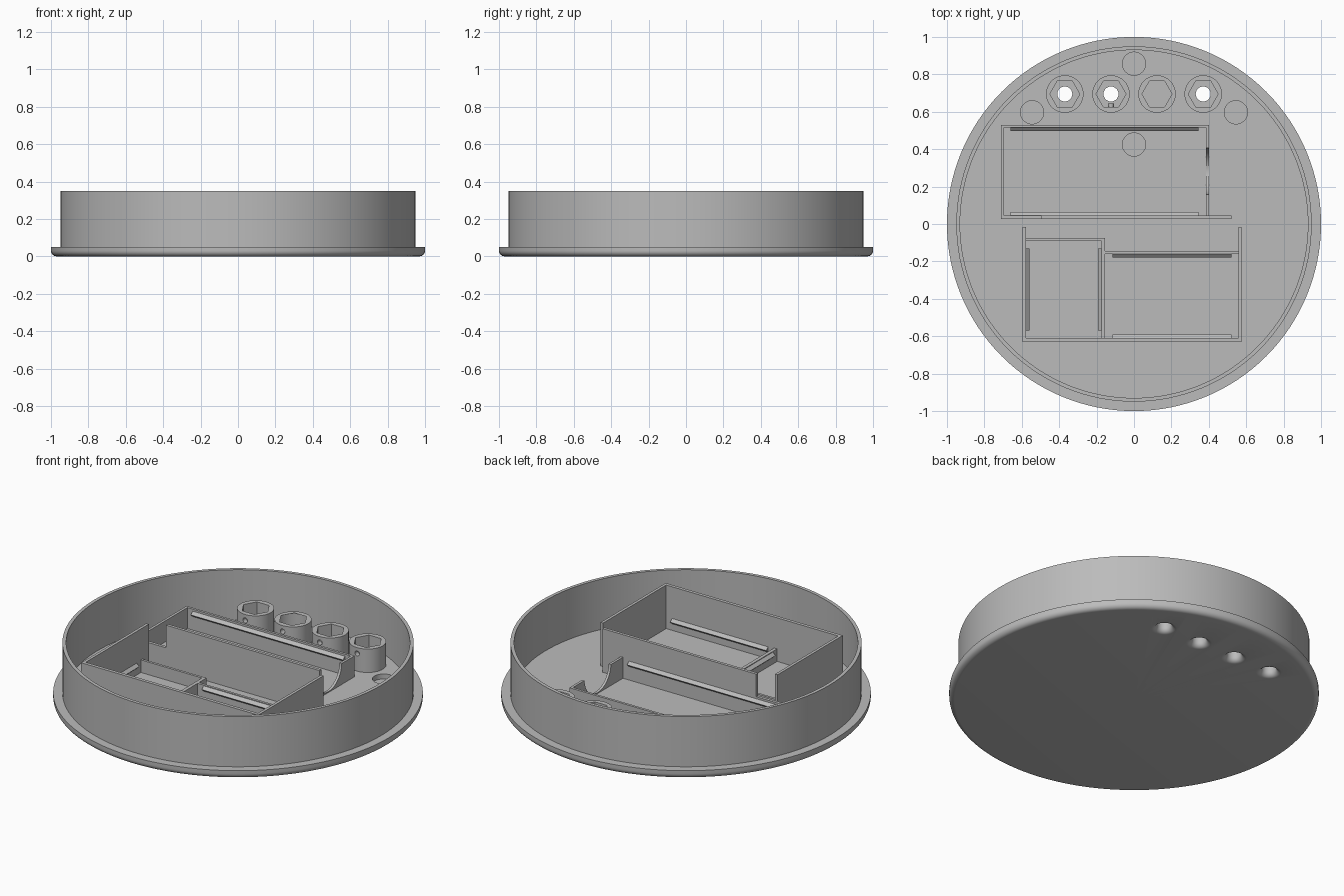
import bpy, bmesh, math
from mathutils import Matrix, Vector

cube = bpy.data.objects.get("Cube")
if cube:
    bpy.data.objects.remove(cube, do_unlink=True)

grey = bpy.data.materials.new("plain grey")
grey.use_nodes = True
GREY = (0.5, 0.5, 0.5, 1)
grey.diffuse_color = GREY
grey.node_tree.nodes["Principled BSDF"].inputs["Base Color"].default_value = GREY

FLOOR = 0.05


def finish(name, bm):
    bmesh.ops.recalc_face_normals(bm, faces=bm.faces[:])
    mesh = bpy.data.meshes.new(name)
    bm.to_mesh(mesh)
    bm.free()
    mesh.materials.append(grey)
    ob = bpy.data.objects.new(name, mesh)
    bpy.context.collection.objects.link(ob)
    return ob


def lathe(name, profile, centre=(0, 0), sides=128):
    """Turn a closed (radius, z) outline around the vertical axis."""
    bm = bmesh.new()
    verts = [bm.verts.new((r, 0, z)) for r, z in profile]
    edges = [bm.edges.new((v, verts[i - 1])) for i, v in enumerate(verts)]
    bmesh.ops.spin(bm, geom=verts + edges, cent=(0, 0, 0), axis=(0, 0, 1),
                   angle=math.tau, steps=sides, use_merge=True)
    bmesh.ops.remove_doubles(bm, verts=bm.verts[:], dist=1e-5)
    axis_edges = [e for e in bm.edges if not e.link_faces]
    bmesh.ops.delete(bm, geom=axis_edges, context='EDGES')
    bmesh.ops.translate(bm, vec=(*centre, 0), verts=bm.verts[:])
    return finish(name, bm)


def plug(radius, z0, z1, centre, sides=48):
    return lathe("cutter", [(0, z0), (radius, z0), (radius, z1), (0, z1)], centre, sides)


def rod(radius, length, axis, centre):
    """Horizontal round cutter along axis."""
    ob = plug(radius, -length / 2, length / 2, (0, 0))
    turn = Vector((0, 0, 1)).rotation_difference(Vector(axis)).to_matrix().to_4x4()
    ob.data.transform(Matrix.Translation(centre) @ turn)
    return ob


def box(name, x0, x1, y0, y1, top):
    bm = bmesh.new()
    bmesh.ops.create_cube(bm, size=1)
    for v in bm.verts:
        v.co = (x1 if v.co.x > 0 else x0, y1 if v.co.y > 0 else y0,
                top if v.co.z > 0 else FLOOR - 0.005)
    return finish(name, bm)


def ridge(name, start, end, out, z):
    """Triangular snap ridge from start to end, sticking out towards out."""
    bm = bmesh.new()
    rings = []
    for x, y in (start, end):
        tip = (x + out[0], y + out[1], z)
        rings.append([bm.verts.new(p) for p in ((x, y, z - 0.016), tip, (x, y, z + 0.016))])
    a, b = rings
    bm.faces.new(a)
    bm.faces.new(b)
    for i in range(3):
        bm.faces.new((a[i - 1], a[i], b[i], b[i - 1]))
    return finish(name, bm)


def cut(ob, cutters):
    bpy.context.view_layer.objects.active = ob
    for c in cutters:
        mod = ob.modifiers.new("cut", 'BOOLEAN')
        mod.operation = 'DIFFERENCE'
        mod.solver = 'EXACT'
        mod.object = c
        bpy.ops.object.modifier_apply(modifier=mod.name)
        bpy.data.objects.remove(c, do_unlink=True)


def smooth(ob):
    bpy.ops.object.select_all(action='DESELECT')
    ob.select_set(True)
    bpy.context.view_layer.objects.active = ob
    bpy.ops.object.shade_smooth_by_angle(angle=math.radians(30))


# Round base with rounded lower rim, flange and tall outer wall
bend = [(0.97 + 0.03 * math.sin(a), 0.03 - 0.03 * math.cos(a))
        for a in (math.radians(d) for d in range(0, 91, 15))]
base = lathe("round_base", [(0, 0)] + bend + [(1, FLOOR), (0.95, FLOOR), (0.95, 0.35),
             (0.93, 0.35), (0.93, FLOOR), (0, FLOOR)])

# Flared openings below the sockets, and shallow round recesses in the floor
SOCKET_Y = 0.695
sockets = [(x, SOCKET_Y) for x in (-0.37, -0.123, 0.123, 0.37)]
flare = [(0.07 - 0.03 * math.sin(a), 0.03 - 0.03 * math.cos(a))
         for a in (math.radians(d) for d in range(0, 91, 15))]
outline = [(0, -0.02), (0.07, -0.02)] + flare + [(0.04, 0.08), (0, 0.08)]
cutters = [lathe("cutter", outline, c, 48) for c in sockets]
cutters += [plug(0.062, 0.02, 0.1, c) for c in
            ((0, 0.857), (-0.545, 0.597), (0.545, 0.597), (0, 0.425))]
cut(base, cutters)
smooth(base)

# Round sockets with hexagonal pockets and a small front hole
for i, c in enumerate(sockets):
    socket = plug(0.1, FLOOR, 0.19, c, 64)
    socket.name = f"hex_socket_{i + 1}"
    cut(socket, [plug(0.04, 0, 0.3, c), plug(0.08, 0.075, 0.3, c, 6),
                 rod(0.015, 0.1, (0, 1, 0), (c[0], c[1] - 0.1, 0.155))])
    smooth(socket)

# Large rear compartment
LOW = 0.175
box("rear_box_back", -0.711, 0.4, 0.515, 0.53, LOW)
box("rear_box_right", -0.711, -0.695, 0.027, 0.53, LOW)
box("rear_box_front_low", -0.711, -0.495, 0.027, 0.045, LOW)
box("rear_box_front_tall", -0.495, 0.52, 0.027, 0.045, 0.31)
scooped = box("rear_box_scooped_end", 0.385, 0.4, 0.04, 0.52, LOW)
cut(scooped, [rod(0.125, 0.2, (1, 0, 0), (0.39, 0.283, LOW + 0.005))])
smooth(scooped)

# Tall outer walls of the front compartments
TALL = 0.31
box("front_box_front", -0.595, 0.575, -0.63, -0.61, TALL)
box("front_box_right", -0.595, -0.578, -0.63, -0.015, TALL)
box("front_box_left", 0.558, 0.575, -0.63, -0.015, TALL)

# Low dividers of the front compartments
DIV = 0.125
box("small_box_back", -0.58, -0.155, -0.09, -0.075, DIV)
box("divider", -0.175, -0.155, -0.612, -0.075, DIV)
box("wide_box_back", -0.16, 0.56, -0.16, -0.145, DIV)

# Snap ridges on facing inner walls
OUT = 0.018
for y, d in ((0.515, -OUT), (0.045, OUT)):
    ridge("rear_ridge", (-0.66, y), (0.345, y), (0, d), 0.147)
for y, d in ((-0.16, -OUT), (-0.61, OUT)):
    ridge("wide_ridge", (-0.115, y), (0.52, y), (0, d), 0.105)
for x, d in ((-0.578, OUT), (-0.175, -OUT)):
    ridge("small_ridge", (x, -0.57), (x, -0.13), (d, 0), 0.105)
